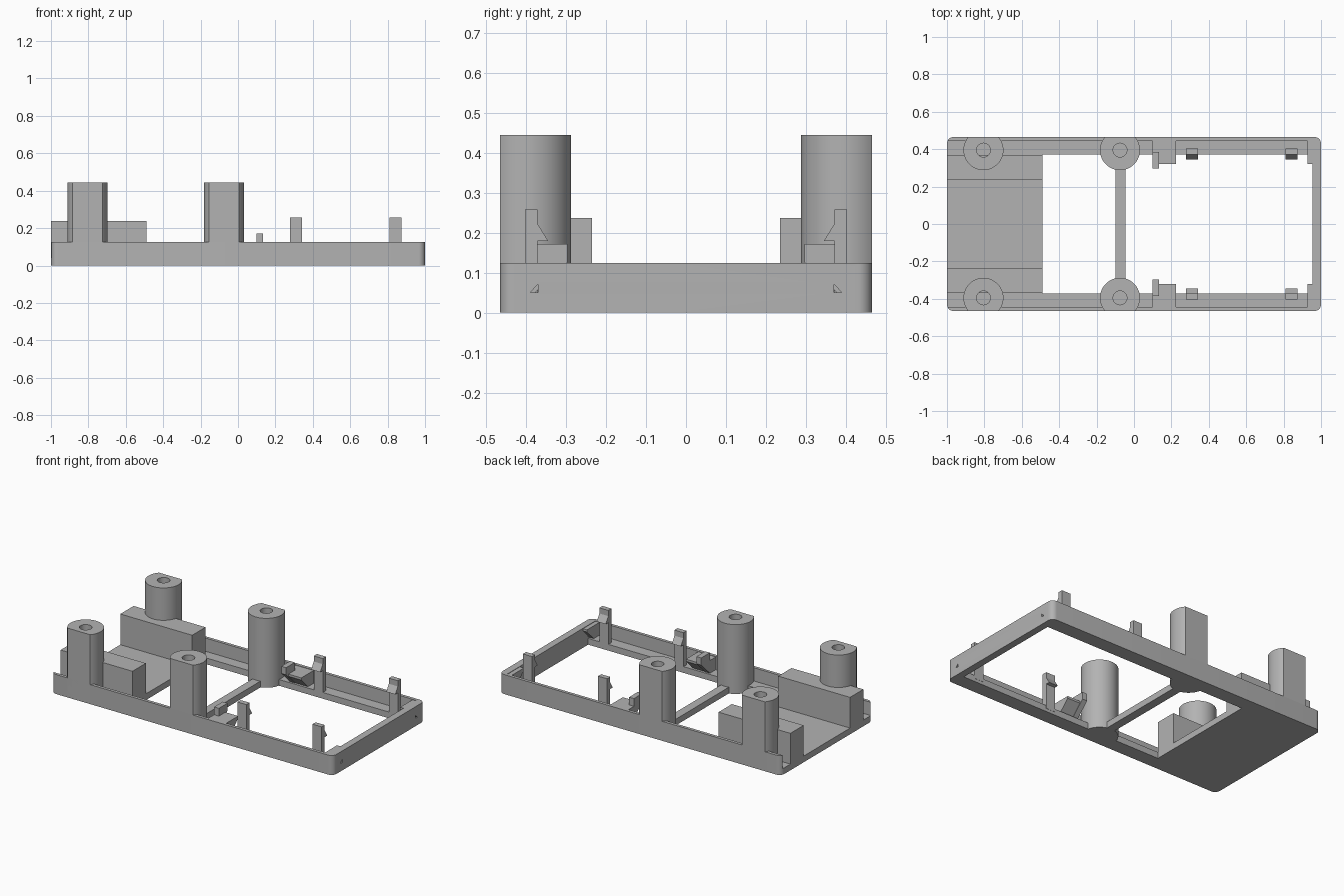
import bpy, bmesh, math

cube = bpy.data.objects.get("Cube")
if cube:
    bpy.data.objects.remove(cube, do_unlink=True)

grey = bpy.data.materials.new("plain grey")
grey.use_nodes = True
grey.diffuse_color = (0.45, 0.45, 0.45, 1)
grey.node_tree.nodes["Principled BSDF"].inputs["Base Color"].default_value = (0.45, 0.45, 0.45, 1)


def prism(name, pts, axis, low, high):
    """Extrude a 2D outline along an axis ('x': points are y,z; 'z': points are x,y)."""
    bm = bmesh.new()
    place = (lambda p, t: (t, p[0], p[1])) if axis == "x" else (lambda p, t: (p[0], p[1], t))
    bottom = [bm.verts.new(place(p, low)) for p in pts]
    top = [bm.verts.new(place(p, high)) for p in pts]
    bm.faces.new(bottom)
    bm.faces.new(top)
    for i in range(len(pts)):
        j = (i + 1) % len(pts)
        bm.faces.new((bottom[i], bottom[j], top[j], top[i]))
    bmesh.ops.recalc_face_normals(bm, faces=bm.faces)
    mesh = bpy.data.meshes.new(name)
    bm.to_mesh(mesh)
    bm.free()
    mesh.materials.append(grey)
    obj = bpy.data.objects.new(name, mesh)
    bpy.context.collection.objects.link(obj)
    return obj


def box(name, x0, x1, y0, y1, z0, z1):
    return prism(name, [(x0, y0), (x1, y0), (x1, y1), (x0, y1)], "z", z0, z1)


def circle(cx, cy, r, n):
    return [(cx + r * math.cos(2 * math.pi * i / n), cy + r * math.sin(2 * math.pi * i / n))
            for i in range(n)]


def cut(obj, cutter):
    cutter.hide_render = True
    mod = obj.modifiers.new("cut", "BOOLEAN")
    mod.operation = "DIFFERENCE"
    mod.solver = "EXACT"
    mod.object = cutter
    bpy.context.view_layer.objects.active = obj
    bpy.ops.object.modifier_apply(modifier=mod.name)
    bpy.data.objects.remove(cutter, do_unlink=True)


def smooth(obj):
    bpy.ops.object.select_all(action="DESELECT")
    obj.select_set(True)
    bpy.context.view_layer.objects.active = obj
    bpy.ops.object.shade_smooth_by_angle(angle=math.radians(30))


HALF_Y, WALL, FLOOR, RIM, LEDGE = 0.465, 0.445, 0.04, 0.125, 0.372

# Rounded tray, open at one end, with a large window in its floor
R = 0.035
outline = []
for k, (sx, sy) in enumerate([(1, 1), (-1, 1), (-1, -1), (1, -1)]):
    for i in range(9):
        a = math.pi / 2 * (k + i / 8)
        outline.append((sx * (1 - R) + R * math.cos(a), sy * (HALF_Y - R) + R * math.sin(a)))
frame = prism("tray_frame", outline, "z", 0, RIM)
cut(frame, box("cavity_cutter", -1.2, 0.955, -WALL, WALL, FLOOR, 0.3))
cut(frame, box("window_cutter", -0.49, 0.955, -LEDGE, LEDGE, -0.1, 0.2))
for s in (1, -1):
    notch = [(s * 0.37, 0.05), (s * 0.39, 0.05), (s * 0.37, 0.072)]
    cut(frame, prism("notch_cutter", notch, "x", 0.9, 1.1))
smooth(frame)

# Bar across the window
box("cross_bar", -0.1, -0.045, -0.32, 0.32, 0, FLOOR)

for s, side in ((1, "back"), (-1, "front")):
    def mirrored(pts):
        return [(s * y, z) for y, z in pts]

    # Raised block beside the floor channel
    prism(side + "_block", mirrored([(0.235, 0.01), (0.37, 0.01), (0.37, 0.237), (0.235, 0.237)]),
          "x", -1, -0.49)

    # Round screw posts, flattened flush with the outer wall
    for x, place in ((-0.805, "end"), (-0.075, "middle")):
        r, off = 0.107, 0.395
        chord = math.asin((HALF_Y - off) / r)
        sweep = 2 * math.pi - (math.pi - 2 * chord)
        arc = [math.pi - chord + sweep * i / 48 for i in range(49)]
        pts = [(x + r * math.cos(a), s * (off + r * math.sin(a))) for a in arc]
        post = prism(f"{side}_{place}_post", pts, "z", 0, 0.445)
        cut(post, prism("hole_cutter", circle(x, s * off, 0.037, 32), "z", 0.2, 0.6))
        smooth(post)

    # Snap clips with an inward hook
    clip = [(0.403, 0.02), (0.403, 0.258), (0.371, 0.258), (0.371, 0.222),
            (0.345, 0.18), (0.371, 0.18), (0.371, 0.02)]
    for x, place in ((0.31, "inner"), (0.843, "outer")):
        prism(f"{side}_{place}_clip", mirrored(clip), "x", x - 0.032, x + 0.032)

    # Support tabs with sloped undersides
    tab = [(0.45, 0.122), (0.32, 0.122), (0.32, 0.108), (0.39, 0.038), (0.45, 0.038)]
    prism(side + "_support_tab", mirrored(tab), "x", 0.1, 0.225)
    prism(side + "_corner_tab", mirrored(tab), "x", 0.927, 0.96)

    # Small upright stop on the support tab
    stop = [(0.385, 0.172), (0.297, 0.172), (0.297, 0.126), (0.385, 0.04)]
    prism(side + "_stop", mirrored(stop), "x", 0.1, 0.134)
